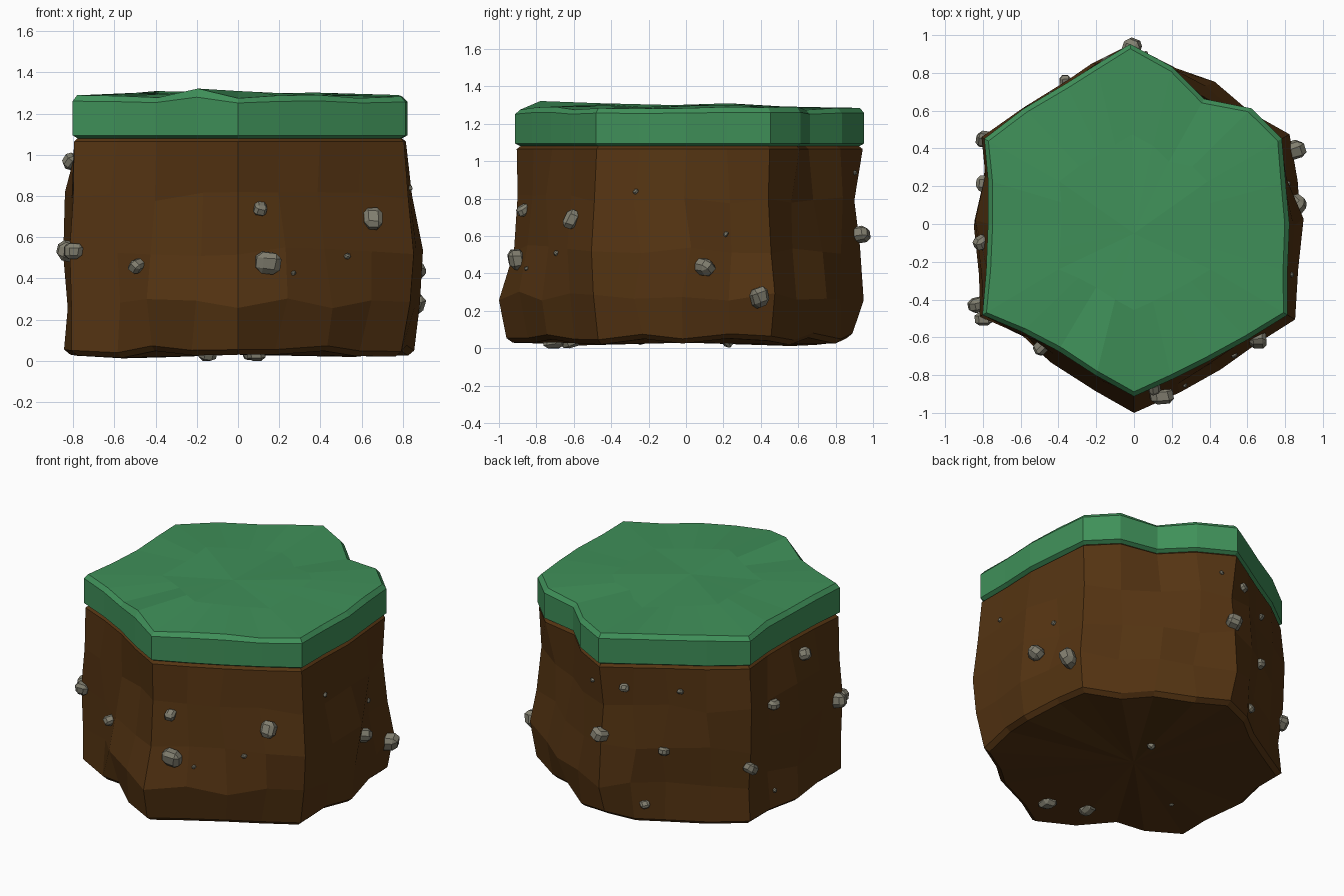
import bpy, bmesh, random
from mathutils import Vector, Matrix
from mathutils.bvhtree import BVHTree

if "Cube" in bpy.data.objects:
    bpy.data.objects.remove(bpy.data.objects["Cube"])

random.seed(4)


def material(name, rgb):
    m = bpy.data.materials.new(name)
    m.diffuse_color = (*rgb, 1)
    m.use_nodes = True
    m.node_tree.nodes["Principled BSDF"].inputs["Base Color"].default_value = m.diffuse_color
    return m


grass_mat = material("grass", (0.05, 0.28, 0.10))
dirt_mat = material("dirt", (0.090, 0.034, 0.006))
stone_mat = material("stone", (0.22, 0.21, 0.16))


def finish(bm, name, mat):
    bmesh.ops.recalc_face_normals(bm, faces=bm.faces[:])
    me = bpy.data.meshes.new(name)
    bm.to_mesh(me)
    bm.free()
    me.materials.append(mat)
    ob = bpy.data.objects.new(name, me)
    bpy.context.collection.objects.link(ob)
    return ob


def loft(rings, bottom, top):
    """Skin rings of points from bottom to top and close both ends with fans."""
    bm = bmesh.new()
    rows = [[bm.verts.new(p) for p in r] for r in rings]
    n = len(rows[0])
    for a, b in zip(rows, rows[1:]):
        for i in range(n):
            j = (i + 1) % n
            bm.faces.new((a[i], a[j], b[j], b[i]))
    for ring, centre in ((rows[0], bottom), (rows[-1], top)):
        c = bm.verts.new(centre)
        for i in range(n):
            bm.faces.new((ring[i], ring[(i + 1) % n], c))
    return bm


# Hexagonal outline, four steps per side, starting at the front corner
OUTLINE = [Vector(p) for p in (
    (0, -.91), (.2, -.82), (.4, -.72), (.6, -.61), (.81, -.48), (.81, -.25),
    (.82, 0), (.8, .22), (.78, .45), (.62, .61), (.37, .66), (.2, .83),
    (-.02, .95), (-.2, .84), (-.36, .74), (-.58, .61), (-.79, .45), (-.77, .23),
    (-.77, 0), (-.78, -.25), (-.8, -.48), (-.59, -.57), (-.4, -.67), (-.2, -.8))]
N = len(OUTLINE)


def pushed(i, d):
    p = OUTLINE[i]
    return p + p.normalized() * d


def blend(values, i):
    """Interpolate six corner values along the outline."""
    a, t = i // 4, (i % 4) / 4
    return values[a] * (1 - t) + values[(a + 1) % 6] * t


# Dirt block: outward offset of the six corners at each level
LEVELS = ((0.06, (.05, -.02, .01, -.06, .0, .01)),
          (0.28, (.09, .03, .05, .0, -.02, .01)),
          (0.53, (.01, .05, .01, -.02, .01, .02)),
          (0.80, (-.01, .02, -.02, -.05, .02, .0)))
LOCAL = {6: .025, 9: -.05, 10: .06, 11: .02, 13: .02, 18: .045, 19: .03, 17: .02}

rings = []
for z, corners in LEVELS:
    ring = []
    for i in range(N):
        free = i % 4 != 0
        d = blend(corners, i) + LOCAL.get(i, 0)
        p = pushed(i, d + free * random.uniform(-.025, .025))
        side = (OUTLINE[(i + 1) % N] - OUTLINE[i - 1]).normalized()
        p = p + side * free * random.uniform(-.03, .03)
        ring.append((p.x, p.y, z + random.uniform(-.025, .025)))
    rings.append(ring)
base = [(x * .965, y * .965, z - .025) for x, y, z in rings[0]]
rings.insert(0, base)
for d, z in ((-.005, 1.065), (-.03, 1.085)):
    rings.append([(*pushed(i, d), z) for i in range(N)])
bm = loft(rings, (0, 0, .03), (0, 0, 1.085))
bmesh.ops.recalc_face_normals(bm, faces=bm.faces[:])
surface = BVHTree.FromBMesh(bm)
finish(bm, "dirt_block", dirt_mat)

# Grass cap with bevelled rim and gently uneven top
lift = [random.uniform(-.008, .012) for _ in range(N)]
lift[23], lift[0] = .042, -.005
rings = [[(*pushed(i, d), z + lift[i] * w) for i in range(N)]
         for d, z, w in ((-.025, 1.08, 0), (.003, 1.095, 0),
                         (.003, 1.255, .6), (-.022, 1.28, 1))]
HILLS = (.02, .0, .012, -.01, .02, .005)
rings.append([(*(OUTLINE[i] * .5), 1.29 + blend(HILLS, i)) for i in range(N)])
finish(loft(rings, (0, 0, 1.08), (0, -.05, 1.30)), "grass_cap", grass_mat)

# Pebbles: approximate centre and radius, set into the dirt surface
PEBBLES = (
    (-.50, -.67, .46, .04), (.14, -.89, .47, .062), (.10, -.85, .74, .036),
    (.63, -.57, .68, .053), (.51, -.65, .50, .017), (.25, -.82, .42, .012),
    (.87, .10, .43, .058), (.87, .40, .26, .062),
    (.84, -.27, .84, .014), (.85, .23, .61, .014), (.06, .90, .94, .014),
    (.0, .95, .61, .05), (-.15, .88, .93, .03), (-.44, .69, .91, .02),
    (-.36, .75, .52, .035), (-.26, .80, .15, .03), (-.82, .47, .40, .045),
    (-.82, -.09, .97, .045), (-.83, .22, .74, .045), (-.87, -.43, .53, .055),
    (-.79, -.48, .53, .045), (-.81, .20, .16, .015), (.09, -.71, .035, .05),
    (-.15, -.62, .04, .055), (.05, .22, .03, .03), (-.50, -.24, .03, .015))

for n, (x, y, z, r) in enumerate(PEBBLES, 1):
    centre = Vector((x, y, z))
    if z > .1:
        hit, normal, _, _ = surface.find_nearest(centre)
        centre = hit + normal * r * .15
    # chunky chamfered stone
    bm = bmesh.new()
    bmesh.ops.create_cube(bm, size=r * 1.6)
    for v in bm.verts:
        v.co *= random.uniform(.85, 1.15)
    bmesh.ops.bevel(bm, geom=bm.edges[:], offset=r * .4, segments=1,
                    affect='EDGES')
    turn = Matrix.Rotation(random.uniform(0, 3), 4, Vector((1, random.random(), 1)))
    squash = Matrix.Diagonal((1.2, .9, 1.05, 1))
    bm.transform(Matrix.Translation(centre) @ turn @ squash)
    for v in bm.verts:
        v.co.z = max(v.co.z, 0)
    finish(bm, f"pebble_{n:02d}", stone_mat)
